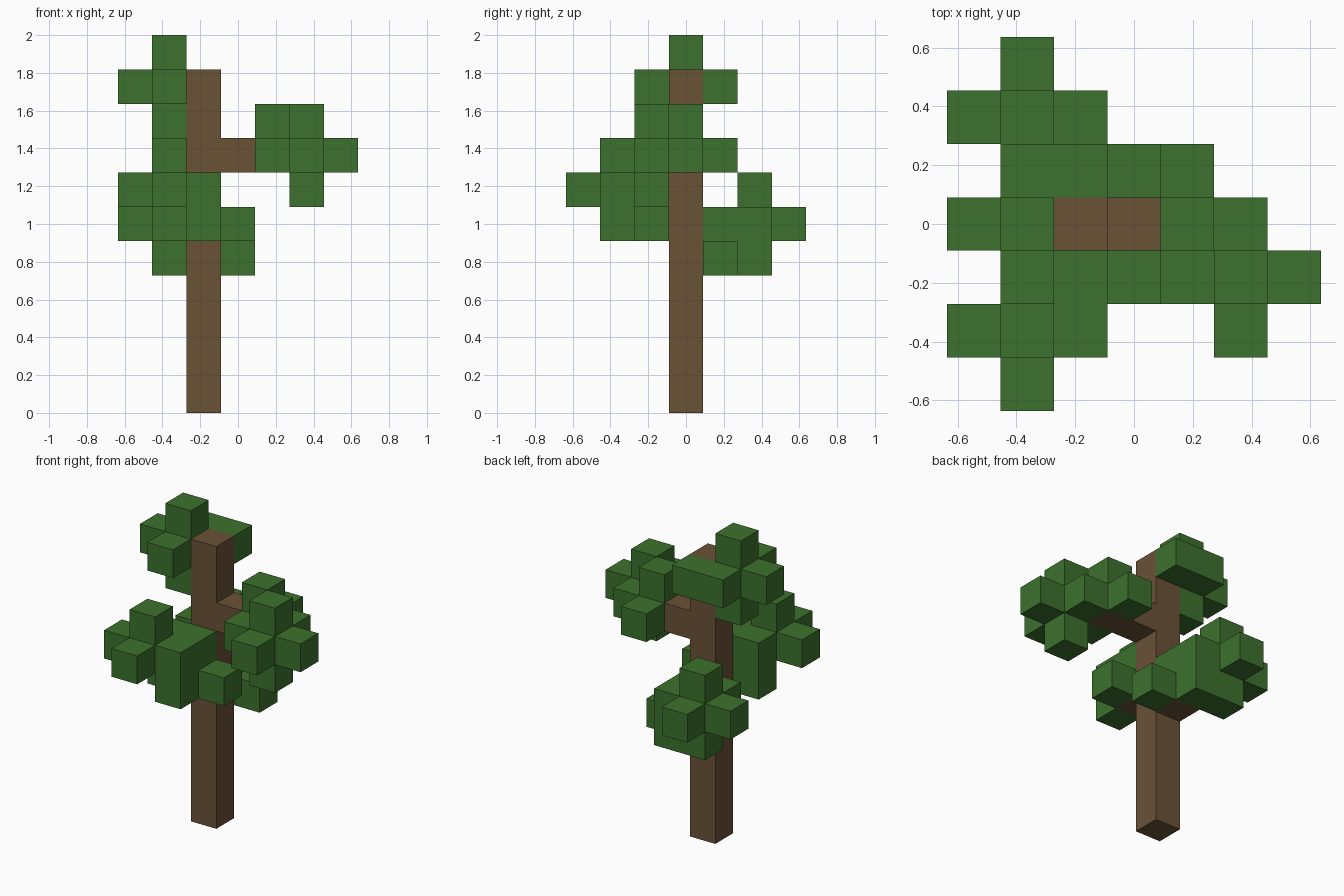
import bpy
import bmesh
from mathutils import Vector

cube = bpy.data.objects.get("Cube")
if cube:
    bpy.data.objects.remove(cube, do_unlink=True)

SIZE = 2 / 11  # edge of one block; the tree is eleven blocks tall


def material(name, rgb):
    mat = bpy.data.materials.new(name)
    mat.use_nodes = True
    mat.diffuse_color = (*rgb, 1)
    mat.node_tree.nodes["Principled BSDF"].inputs["Base Color"].default_value = (*rgb, 1)
    return mat


bark = material("bark_brown", (0.144, 0.084, 0.037))
leaf = material("leaf_green", (0.045, 0.165, 0.026))

# The six block directions as (axis, sign)
DIRECTIONS = [(axis, sign) for axis in range(3) for sign in (-1, 1)]


def step(cell, axis, sign):
    moved = list(cell)
    moved[axis] += sign
    return tuple(moved)


def tuft(centre, extra, skip=()):
    """A block with its six neighbours, plus extra blocks."""
    cells = {centre} | {step(centre, *d) for d in DIRECTIONS}
    return (cells | set(extra)) - set(skip)


# Wood: straight trunk and three short limbs
trunk = {(-1, 0, z) for z in range(10)}
right_cells = {(0, 0, 7), (1, 0, 7)}
front_cells = {(-1, -1, 5)}
back_cells = {(-1, 1, 4)}

# Foliage: one tuft at the end of each limb and one on the crown
parts = {
    "trunk": (trunk, bark),
    "side_branch": (right_cells, bark),
    "front_branch": (front_cells, bark),
    "back_branch": (back_cells, bark),
    "crown_leaves": (tuft((-2, 0, 9), [(-1, 1, 9)], trunk), leaf),
    "side_leaves": (tuft((2, -1, 7), [(1, 1, 7), (1, 0, 8)]), leaf),
    "front_leaves": (tuft((-2, -2, 6),
                          [(-1, -2, 5), (-1, -1, 6), (0, -1, 5), (-2, -1, 5)],
                          [(-2, -2, 5)]), leaf),
    "back_leaves": (tuft((-2, 2, 5), [(-1, 2, 4), (-1, 1, 5), (0, 1, 4)]), leaf),
}
occupied = set().union(*(cells for cells, _ in parts.values()))


def build(name, cells, mat):
    """Skin the outer sides of a set of blocks."""
    bm = bmesh.new()
    for cell in sorted(cells):
        centre = Vector(cell) + Vector((0, 0, 0.5))
        for axis, sign in DIRECTIONS:
            if step(cell, axis, sign) in occupied:
                continue
            corners = []
            for u, v in ((-1, -1), (1, -1), (1, 1), (-1, 1)):
                offset = Vector()
                offset[axis] = sign / 2
                offset[(axis + 1) % 3] = u / 2
                offset[(axis + 2) % 3] = v / 2
                corners.append(bm.verts.new((centre + offset) * SIZE))
            bm.faces.new(corners[::sign])
    # Join neighbouring sides into larger flat faces
    bmesh.ops.remove_doubles(bm, verts=bm.verts, dist=SIZE / 100)
    bmesh.ops.dissolve_limit(bm, angle_limit=0.01, verts=bm.verts, edges=bm.edges)
    mesh = bpy.data.meshes.new(name)
    bm.to_mesh(mesh)
    bm.free()
    mesh.materials.append(mat)
    bpy.context.collection.objects.link(bpy.data.objects.new(name, mesh))


for part_name, (part_cells, part_material) in parts.items():
    build(part_name, part_cells, part_material)
